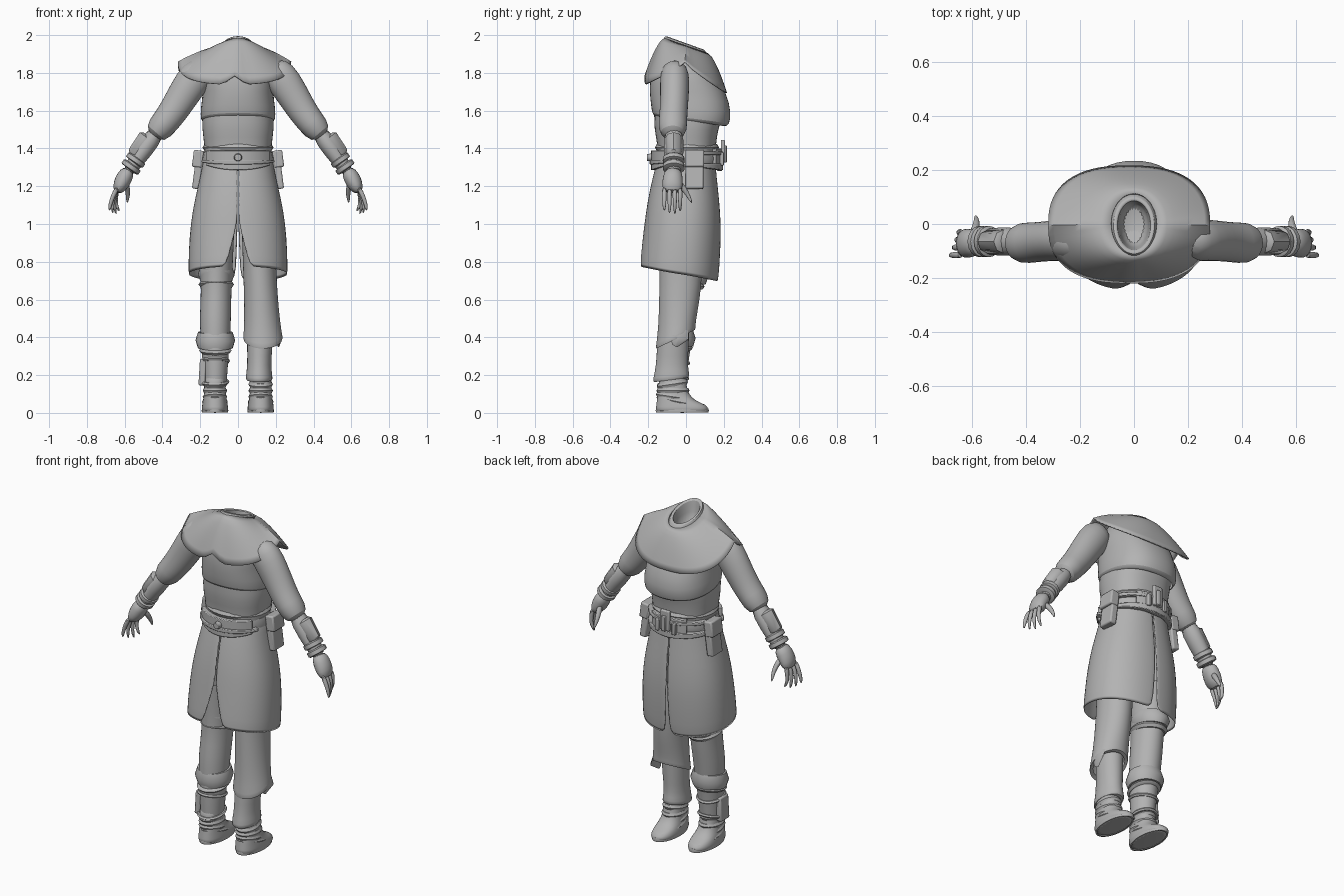
import bpy, bmesh
from math import sin, cos, pi, radians, copysign
from mathutils import Vector, Matrix

if "Cube" in bpy.data.objects:
    bpy.data.objects.remove(bpy.data.objects["Cube"], do_unlink=True)

grey = bpy.data.materials.new("plain_grey")
grey.use_nodes = True
grey.diffuse_color = (.45, .45, .45, 1)
grey.node_tree.nodes["Principled BSDF"].inputs["Base Color"].default_value = grey.diffuse_color


def finish(name, bm, subdivide=0, thickness=0, bevel=0):
    """Turn a bmesh into a smooth shaded object with optional modifiers."""
    bmesh.ops.recalc_face_normals(bm, faces=bm.faces)
    mesh = bpy.data.meshes.new(name)
    bm.to_mesh(mesh)
    bm.free()
    mesh.materials.append(grey)
    mesh.shade_smooth()
    mesh.set_sharp_from_angle(angle=radians(45))
    obj = bpy.data.objects.new(name, mesh)
    bpy.context.collection.objects.link(obj)
    if bevel:
        mod = obj.modifiers.new("bevel", 'BEVEL')
        mod.width, mod.segments = bevel, 2
    if thickness:
        mod = obj.modifiers.new("solid", 'SOLIDIFY')
        mod.thickness = thickness
    if subdivide:
        obj.modifiers.new("soft", 'SUBSURF').levels = subdivide
        obj.modifiers["soft"].render_levels = subdivide
    return obj


def skin(name, rows, closed=True, caps=False, **options):
    """Join rows of points into a sheet or tube."""
    bm = bmesh.new()
    grid = [[bm.verts.new(p) for p in row] for row in rows]
    count = len(grid[0])
    for low, high in zip(grid, grid[1:]):
        for i in range(count if closed else count - 1):
            j = (i + 1) % count
            bm.faces.new((low[i], low[j], high[j], high[i]))
    if caps:
        bm.faces.new(grid[0])
        bm.faces.new(grid[-1])
    return finish(name, bm, **options)


def power(value, exponent):
    return copysign(abs(value) ** exponent, value)


def loft(name, rings, square=1, sides=24, **options):
    """Horizontal rings: z, x, y, half width, half depth, slope along y."""
    rows = []
    for z, x, y, rx, ry, *slope in rings:
        lean = slope[0] if slope else 0
        angles = [2 * pi * i / sides for i in range(sides)]
        rows.append([(x + rx * power(cos(a), square), y + ry * power(sin(a), square),
                      z + lean * ry * sin(a)) for a in angles])
    return skin(name, rows, **options)


def limb(name, path, sides=12, side=1, **options):
    """Tube along a path: x, y, z, in-plane radius, radius along y."""
    points = [Vector(p[:3]) for p in path]
    rows = []
    for k, p in enumerate(points):
        tangent = points[min(k + 1, len(points) - 1)] - points[max(k - 1, 0)]
        across = tangent.cross(Vector((0, 1, 0))).normalized()
        depth = across.cross(tangent).normalized()
        row = []
        for i in range(sides):
            a = 2 * pi * i / sides
            v = p + across * path[k][3] * cos(a) + depth * path[k][4] * sin(a)
            row.append((side * v.x, v.y, v.z))
        rows.append(row)
    return skin(name, rows, caps=True, **options)


def strap(name, x, y, z, rx, ry, height, slope=0, bulge=.012):
    """Padded ring around a leg or the waist."""
    h = height / 2
    loft(name, [(z - h, x, y, rx - .01, ry - .01, slope), (z - h, x, y, rx, ry, slope),
                (z, x, y, rx + bulge, ry + bulge, slope), (z + h, x, y, rx, ry, slope),
                (z + h, x, y, rx - .01, ry - .01, slope)])


def plate(name, start, end, low, high, grow, drop=0):
    """Curved plate wrapped on the waist, its lower edge dropping mid-way."""
    steps, rows = 10, []
    for i in range(steps + 1):
        f = i / steps
        a = radians(start + (end - start) * f)
        dip = drop * sin(pi * f)
        row = []
        for r, z in ((-.01, low - dip), (grow, low - dip), (grow, high), (-.01, high)):
            row.append(((.188 + r) * cos(a), .005 + (.172 + r) * sin(a), z))
        rows.append(row)
    skin(name, rows, caps=True, bevel=.004)


def box(name, center, size, turn=0, bevel=.008):
    bm = bmesh.new()
    bmesh.ops.create_cube(bm, size=1, matrix=Matrix.Translation(center)
                          @ Matrix.Rotation(turn, 4, 'Y') @ Matrix.Diagonal((*size, 1)))
    finish(name, bm, bevel=bevel)


# Torso and the vest layer over it
loft("torso", [(1.3, 0, 0, .175, .15), (1.42, 0, .005, .178, .155), (1.5, 0, 0, .192, .17),
               (1.58, 0, .015, .19, .185), (1.7, 0, .01, .17, .18), (1.85, 0, -.03, .15, .13)],
     square=.85, subdivide=1)
loft("vest", [(1.545, 0, .02, .185, .185, -.15), (1.55, 0, .025, .2, .205, -.15),
              (1.61, 0, .028, .2, .215, -.1), (1.7, 0, .01, .185, .205),
              (1.8, 0, -.02, .19, .17), (1.9, 0, -.03, .12, .12)], square=.85, subdivide=1)

# Hollow neck collar and the folded cowl around it
loft("neck_collar", [(1.83, 0, .005, .12, .15, -.4), (1.92, 0, 0, .09, .125, -.4),
                     (1.96, 0, -.005, .078, .108, -.36), (1.962, 0, -.005, .06, .09, -.36),
                     (1.9, 0, -.005, .055, .085, -.3), (1.84, 0, 0, .045, .07)],
     caps=True, subdivide=1)
loft("cowl_fold", [(1.85, 0, .02, .13, .14, -.42), (1.9, 0, .012, .11, .135, -.42),
                   (1.925, 0, .005, .09, .12, -.4)], subdivide=1)

# Shoulder cape: short over the arms, long at both middles, notched at the rear
rows = []
for step in range(9):
    f = step / 8
    row = []
    for i in range(64):
        a = 2 * pi * i / 64
        c, s = cos(a), sin(a)
        hem = 1.86 - (.12 if s < 0 else .165) * abs(s) ** .7
        hem += .045 * max(0, 1 - abs(a - 1.5 * pi) / .14)
        top = 1.945 - .04 * s
        depth = .215 if s < 0 else .222
        spread = f ** .8
        x = .085 * c * (1 - spread) + (.3 * power(c, .8) - .018) * spread
        y = .115 * s * (1 - spread) + (depth * power(s, .8) - .005) * spread
        row.append((x, y, top + (hem - top) * f ** 1.2))
    rows.append(row)
skin("shoulder_cape", rows, thickness=.008)

# Sleeves, forearms, cuffs and hands
for label, s in (("left", 1), ("right", -1)):
    limb(label + "_sleeve", [
        (.17, -.06, 1.83, .07, .06), (.22, -.06, 1.79, .095, .08), (.28, -.06, 1.7, .088, .078),
        (.34, -.065, 1.6, .08, .075), (.385, -.07, 1.54, .075, .077), (.44, -.07, 1.475, .07, .076),
        (.455, -.07, 1.46, .066, .07), (.44, -.07, 1.475, .045, .05)], 16, s, subdivide=1)
    limb(label + "_forearm", [(.42, -.065, 1.5, .05, .055), (.5, -.065, 1.39, .05, .055),
                              (.56, -.065, 1.305, .038, .045), (.58, -.065, 1.275, .034, .042)],
         16, s, subdivide=1)
    limb(label + "_bracer_plate", [(.475, -.065, 1.46, .035, .035), (.48, -.065, 1.455, .05, .045),
                                   (.545, -.065, 1.37, .042, .042), (.55, -.065, 1.36, .025, .03)],
         8, s)
    for n, f in enumerate((0, 1)):
        x, z = .542 + .024 * f, 1.338 - .036 * f
        limb(f"{label}_wrist_band_{n}", [
            (x - .009, -.065, z + .013, .045, .05), (x - .006, -.065, z + .009, .054, .058),
            (x + .006, -.065, z - .009, .054, .058), (x + .009, -.065, z - .013, .045, .05)],
            16, s)
    limb(label + "_hand", [(.575, -.065, 1.29, .035, .045), (.6, -.07, 1.25, .046, .054),
                           (.622, -.072, 1.205, .044, .058), (.642, -.072, 1.165, .022, .048)],
         12, s, subdivide=1)
    for n in range(4):
        y = -.115 + .028 * n
        reach = (.02, .005, 0, .015)[n]
        bend = .01 * n
        limb(f"{label}_finger_{n}", [
            (.637, y, 1.195, .014, .014), (.662 - bend / 2, y, 1.15, .013, .013),
            (.678 - bend, y, 1.1, .011, .011), (.68 - 1.8 * bend, y, 1.05 + reach, .005, .005)],
            8, s, subdivide=1)
    limb(label + "_thumb", [(.6, -.05, 1.23, .018, .018), (.585, -.012, 1.19, .016, .017),
                            (.582, .012, 1.15, .012, .012), (.587, .032, 1.11, .005, .005)],
         8, s, subdivide=1)

# Skirt halves, open at the rear slit and just parted at the other middle
profile = [(1.35, .182, -.15, .155), (1.25, .2, -.177, .163), (1.12, .232, -.205, .178),
           (1, .252, -.22, .187), (.87, .262, -.235, .183), (.73, .264, -.25, .172)]
for label, s in (("left", 1), ("right", -1)):
    rows = []
    for z, width, rear, fore in profile:
        open_rear = .2 * max(0, (1 - z) / .27)
        open_fore = .03 * max(0, (1 - z) / .27)
        row = []
        for i in range(17):
            a = -pi / 2 + open_rear + (pi - open_rear - open_fore) * i / 16
            lean = -.04 * sin(a) * max(0, (1.1 - z) / .37)
            row.append((s * width * power(cos(a), .9), (rear + fore) / 2
                        + (fore - rear) / 2 * power(sin(a), .9), z + lean))
        rows.append(row)
    skin(label + "_skirt_panel", rows, closed=False, thickness=.006, subdivide=1)

# Belt, its plates, buckles and pouches
strap("belt", 0, .005, 1.345, .182, .165, .07, bulge=.008)
strap("upper_belt", 0, .005, 1.405, .178, .16, .035, bulge=.01)
plate("rear_belt_plate", 215, 325, 1.31, 1.39, .018, .025)
plate("rear_belt_strap", 205, 335, 1.325, 1.34, .026, .01)
plate("fore_belt_plate", 55, 125, 1.3, 1.4, .014, .02)
plate("fore_lower_strap", 20, 160, 1.3, 1.32, .02, .015)
plate("fore_upper_strap", 20, 160, 1.365, 1.385, .02)
box("fore_buckle", (0, .195, 1.385), (.06, .022, .12), bevel=.006)
box("fore_buckle_bar", (0, .207, 1.37), (.025, .018, .09), bevel=.004)
for x in (-.055, .055):
    box("fore_clip", (x, .188, 1.345), (.022, .025, .07), bevel=.004)
bm = bmesh.new()
bmesh.ops.create_cone(bm, cap_ends=True, segments=20, radius1=.022, radius2=.018, depth=.03,
                      matrix=Matrix.Translation((0, -.192, 1.352)) @ Matrix.Rotation(pi / 2, 4, 'X'))
finish("rear_stud", bm, bevel=.003)
for label, s in (("left", 1), ("right", -1)):
    box(label + "_pouch", (s * .21, .045, 1.285), (.042, .095, .2), -s * .13)
    box(label + "_pouch_flap", (s * .212, .045, 1.345), (.054, .102, .09), -s * .13)

# Left leg: loose torn trouser over a wrapped shin
loft("left_trouser", [(.95, .11, -.03, .09, .11), (.75, .115, -.025, .088, .115),
                      (.6, .122, -.035, .09, .108), (.48, .128, -.045, .096, .102, .3),
                      (.405, .132, -.055, .104, .104, .45), (.385, .132, -.055, .106, .107, .5),
                      (.395, .132, -.055, .085, .085, .45)], subdivide=1)
limb("left_torn_flap", [(.2, -.03, .47, .012, .04), (.225, -.035, .4, .012, .05),
                        (.215, -.06, .355, .005, .015)], 8)
loft("left_shin", [(.5, .12, -.06, .07, .08), (.35, .115, -.07, .068, .085),
                   (.25, .112, -.075, .062, .083), (.19, .112, -.078, .072, .098, .15),
                   (.17, .112, -.078, .07, .096, .15), (.18, .112, -.075, .05, .06)], subdivide=1)

# Right leg: gathered knee, padded calf and strapped shin
loft("right_trouser", [(.95, -.11, -.03, .09, .11), (.78, -.115, -.02, .088, .11),
                       (.64, -.115, -.025, .08, .1), (.52, -.12, -.045, .084, .098),
                       (.4, -.12, -.055, .08, .09), (.3, -.12, -.065, .07, .082),
                       (.15, -.12, -.07, .06, .07)], subdivide=1)
strap("right_knee_wrap", -.115, -.005, .735, .083, .108, .08, -.15, .015)
strap("right_knee_tie", -.115, -.015, .68, .082, .102, .035, -.1)
strap("right_calf_pad", -.12, -.052, .385, .092, .09, .085, .1, .013)
strap("right_calf_tie", -.12, -.06, .33, .075, .085, .025, .15)
strap("right_shin_tie", -.122, -.065, .275, .074, .082, .018, -.15, .006)
strap("right_lower_tie", -.125, -.068, .165, .074, .08, .016, .2, .006)
box("right_shin_pouch", (-.188, -.075, .215), (.035, .08, .14), .06)

# Boots with wrapped ankles
for label, x in (("left", .12), ("right", -.122)):
    loft(label + "_boot", [(0, x, -.02, .066, .137), (.018, x, -.02, .071, .142),
                           (.045, x, -.025, .068, .132), (.075, x, -.048, .062, .105, -.15),
                           (.105, x, -.066, .057, .08, -.1), (.15, x, -.072, .057, .072),
                           (.21, x, -.07, .06, .075)], square=.85, caps=True, subdivide=1)
    strap(label + "_sole", x, -.02, .012, .068, .138, .022, bulge=.003)
    for n, z in enumerate((.085, .118, .152)):
        strap(f"{label}_ankle_wrap_{n}", x, -.066 - .003 * n, z, .058, .086 - .005 * n,
              .026, -.15 + .15 * n, .007)
    strap(label + "_instep_wrap", x, -.035, .058, .062, .115, .022, -.2, .006)
